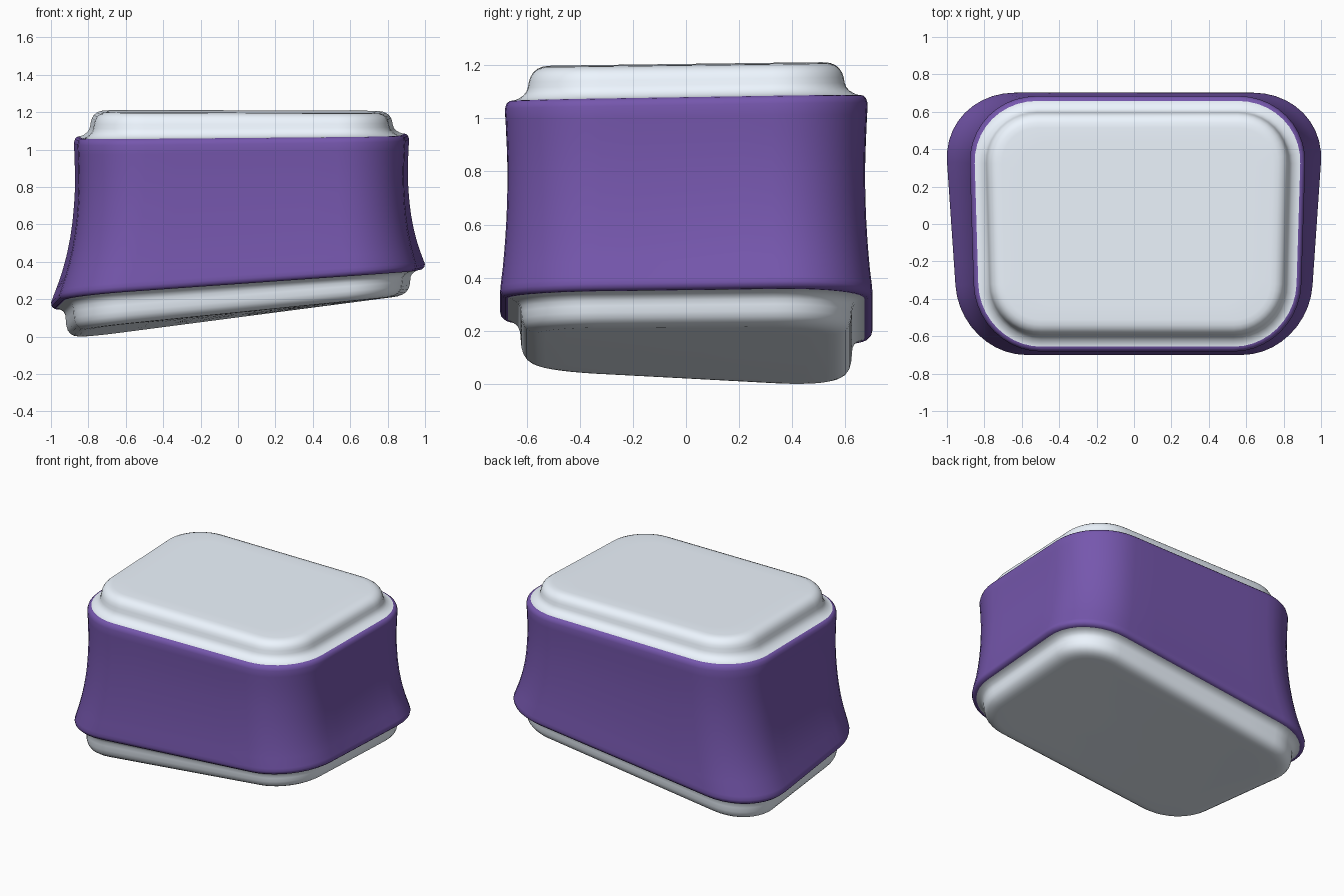
import bpy, math

if "Cube" in bpy.data.objects:
    bpy.data.objects.remove(bpy.data.objects["Cube"])

# Outline: left, right, front, back, corner radius, widening towards the back
LOW = (-0.977, 0.977, -0.70, 0.702, 0.37, 0.07)
TOP = (-0.868, 0.905, -0.682, 0.684, 0.36, 0.035)
# Rim heights at the corners: front-left, front-right, back-left, back-right
Z_LOW = (0.205, 0.345, 0.12, 0.357)
Z_TOP = (1.045, 1.063, 1.068, 1.085)
Z_LID = (1.19, 1.185, 1.208, 1.203)
Z_FOOT = (0.028, 0.222, -0.043, 0.227)
ARC, SIDE = 10, 6


def mix(a, b, t):
    return tuple(p + (q - p) * t for p, q in zip(a, b))


def height(c, x, y):
    u, v = (x + 1) / 2, (y + 0.7) / 1.4
    return (c[0] * (1 - u) + c[1] * u) * (1 - v) + (c[2] * (1 - u) + c[3] * u) * v


def ring(shape, inset, corners, shrink=1.0):
    l, r, f, b, rad, k = shape
    l, r, f, b, rad = l + inset, r - inset, f + inset, b - inset, max(rad - inset, 0.03)
    centres = [(r - rad, b - rad), (l + rad, b - rad), (l + rad, f + rad), (r - rad, f + rad)]
    arcs = []
    for i, (cx, cy) in enumerate(centres):
        arcs.append([(cx + rad * math.cos(a), cy + rad * math.sin(a))
                     for a in [math.pi / 2 * (i + j / ARC) for j in range(ARC + 1)]])
    pts = []
    for i, arc in enumerate(arcs):
        pts += arc
        nxt = arcs[(i + 1) % 4][0]
        pts += [mix(arc[-1], nxt, s / SIDE) for s in range(1, SIDE)]
    out = []
    for x, y in pts:
        x, y = x * (1 + k * y) * shrink, y * shrink
        out.append((x, y, height(corners, x, y)))
    return out


def paint(name, colour):
    m = bpy.data.materials.new(name)
    m.diffuse_color = colour
    m.use_nodes = True
    m.node_tree.nodes["Principled BSDF"].inputs["Base Color"].default_value = m.diffuse_color
    return m


def loft(name, rings, material, cap_end=False):
    n = len(rings[0])
    verts = [p for r in rings for p in r]
    faces = [(i * n + j, i * n + (j + 1) % n, (i + 1) * n + (j + 1) % n, (i + 1) * n + j)
             for i in range(len(rings) - 1) for j in range(n)]
    if cap_end:
        verts.append(tuple(sum(p[a] for p in rings[-1]) / n for a in range(3)))
        base = (len(rings) - 1) * n
        faces += [(base + j, base + (j + 1) % n, len(verts) - 1) for j in range(n)]
    me = bpy.data.meshes.new(name)
    me.from_pydata(verts, [], faces)
    ob = bpy.data.objects.new(name, me)
    bpy.context.collection.objects.link(ob)
    me.materials.append(material)
    if rings[-1][0][2] < rings[0][0][2]:
        me.flip_normals()
    me.shade_smooth()
    return ob


purple = paint("purple", (0.18, 0.095, 0.42, 1))
pale = paint("pale", (0.85, 0.92, 1.0, 1))

# Flared, waisted shell: (height fraction, blend to top outline, inset)
wall = [(0.0, 0.0, 0.03), (0.0, 0.0, 0.018), (0.015, 0.0, 0.004),
        (0.035, 0.0, 0.0), (0.06, 0.07, 0.0), (0.15, 0.30, 0.004), (0.22, 0.46, 0.006),
        (0.30, 0.61, 0.008), (0.40, 0.75, 0.010), (0.50, 0.85, 0.011), (0.60, 0.92, 0.011),
        (0.70, 0.97, 0.010), (0.80, 0.99, 0.007), (0.90, 1.0, 0.003), (0.96, 1.0, 0.0),
        (0.985, 1.0, 0.006), (0.997, 1.0, 0.016), (1.0, 1.0, 0.026)]
loft("shell", [ring(mix(LOW, TOP, w), d, mix(Z_LOW, Z_TOP, t)) for t, w, d in wall], purple)


# Stepped end plates: (fraction from rim to plate face, inset)
def plate(name, shape, rim, face, profile):
    rings = [ring(shape, d, mix(rim, face, t)) for t, d in profile]
    rings += [ring(shape, profile[-1][1], face, s) for s in (0.85, 0.6, 0.3)]
    loft(name, rings, pale, cap_end=True)


plate("top_plate", TOP, Z_TOP, Z_LID,
      [(0.0, 0.026), (0.01, 0.036), (0.06, 0.052), (0.14, 0.068), (0.25, 0.08), (0.38, 0.086),
       (0.55, 0.09), (0.7, 0.096), (0.82, 0.106), (0.92, 0.122), (0.98, 0.142), (1.0, 0.17)])
plate("bottom_plate", LOW, Z_LOW, Z_FOOT,
      [(0.0, 0.03), (0.01, 0.036), (0.05, 0.05), (0.13, 0.066), (0.25, 0.075), (0.4, 0.077),
       (0.6, 0.08), (0.75, 0.087), (0.87, 0.1), (0.95, 0.12), (0.99, 0.142), (1.0, 0.17)])

# Stand the model exactly on the floor
parts = list(bpy.context.collection.objects)
low = min(v.co.z for o in parts for v in o.data.vertices)
for o in parts:
    for v in o.data.vertices:
        v.co.z -= low
